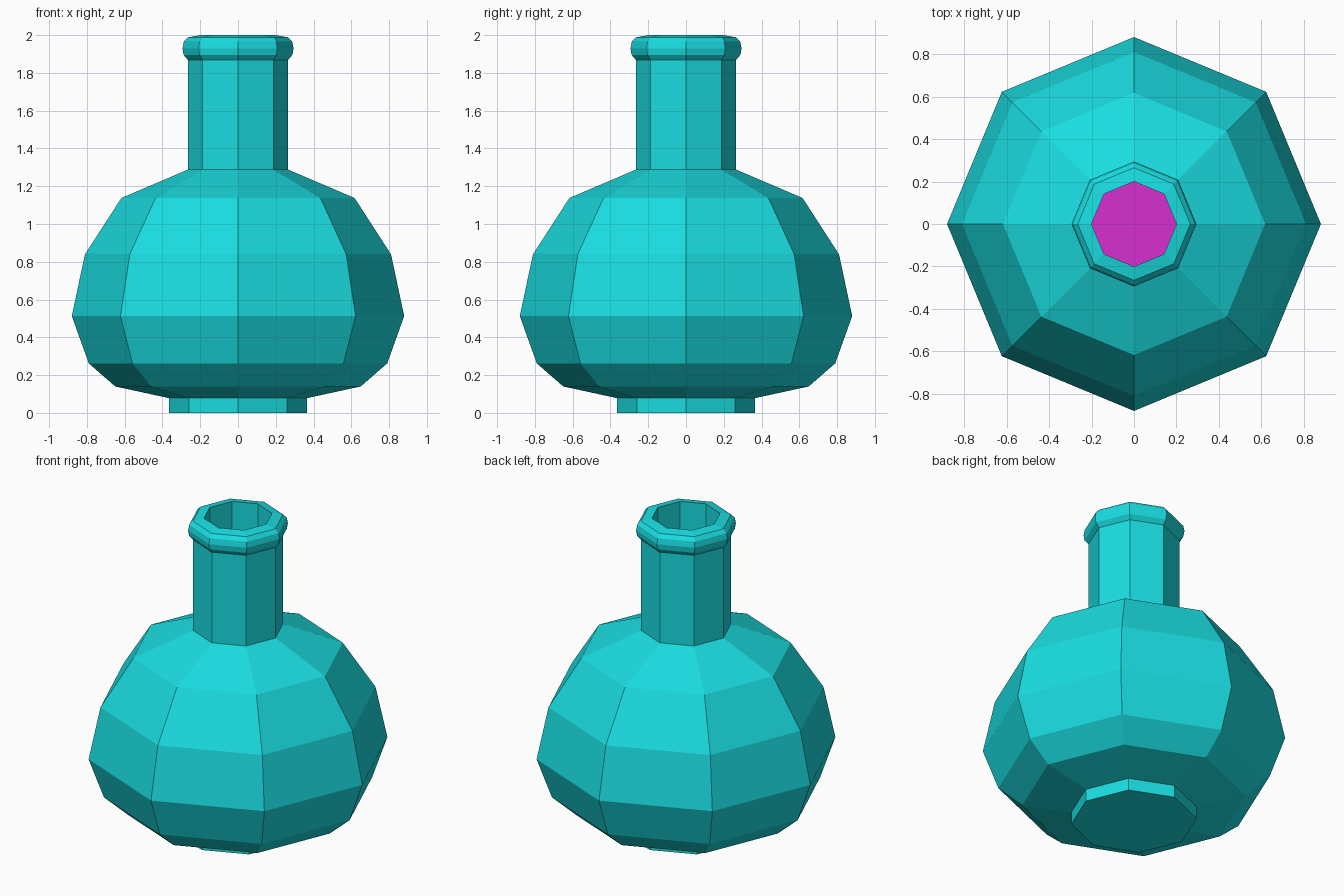
import bpy, bmesh, math

if "Cube" in bpy.data.objects:
    bpy.data.objects.remove(bpy.data.objects["Cube"])

SIDES = 8


def material(name, color):
    mat = bpy.data.materials.new(name)
    mat.diffuse_color = color
    mat.use_nodes = True
    mat.node_tree.nodes["Principled BSDF"].inputs["Base Color"].default_value = mat.diffuse_color
    return mat


def lathe(name, profile, mat):
    """Revolve (radius, z) points into a flat-faced solid capped at both ends."""
    bm = bmesh.new()
    rings = []
    for r, z in profile:
        rings.append([bm.verts.new((r * math.cos(math.tau * i / SIDES),
                                    r * math.sin(math.tau * i / SIDES), z))
                      for i in range(SIDES)])
    for low, high in zip(rings, rings[1:]):
        for i in range(SIDES):
            j = (i + 1) % SIDES
            bm.faces.new((low[i], low[j], high[j], high[i]))
    bm.faces.new(rings[0][::-1])
    bm.faces.new(rings[-1])
    bmesh.ops.recalc_face_normals(bm, faces=bm.faces)
    mesh = bpy.data.meshes.new(name)
    bm.to_mesh(mesh)
    bm.free()
    mesh.materials.append(mat)
    obj = bpy.data.objects.new(name, mesh)
    bpy.context.collection.objects.link(obj)
    return obj


glass = material("teal_glass", (0.01, 0.72, 0.75, 1))
potion = material("magenta_liquid", (0.66, 0.03, 0.62, 1))

# Flask: foot, faceted belly, neck and rolled lip
outer = [(0.365, 0), (0.365, 0.078), (0.65, 0.14), (0.79, 0.262), (0.88, 0.513),
         (0.81, 0.84), (0.617, 1.138), (0.265, 1.288), (0.265, 1.868),
         (0.288, 1.895), (0.294, 1.93), (0.287, 1.965), (0.265, 1.988)]
# Hollow interior, from the mouth down to the floor
inner = [(0.20, 2.0), (0.20, 1.24), (0.57, 1.09), (0.75, 0.82), (0.81, 0.52),
         (0.73, 0.30), (0.62, 0.20), (0.33, 0.13)]
lathe("flask", outer + inner, glass)

# Liquid fills the lower belly, seen through the mouth
level = [(0.745, 0.82)]
lathe("liquid", [(r - 0.005, z + 0.005) for r, z in inner[:3:-1]] + level, potion)
